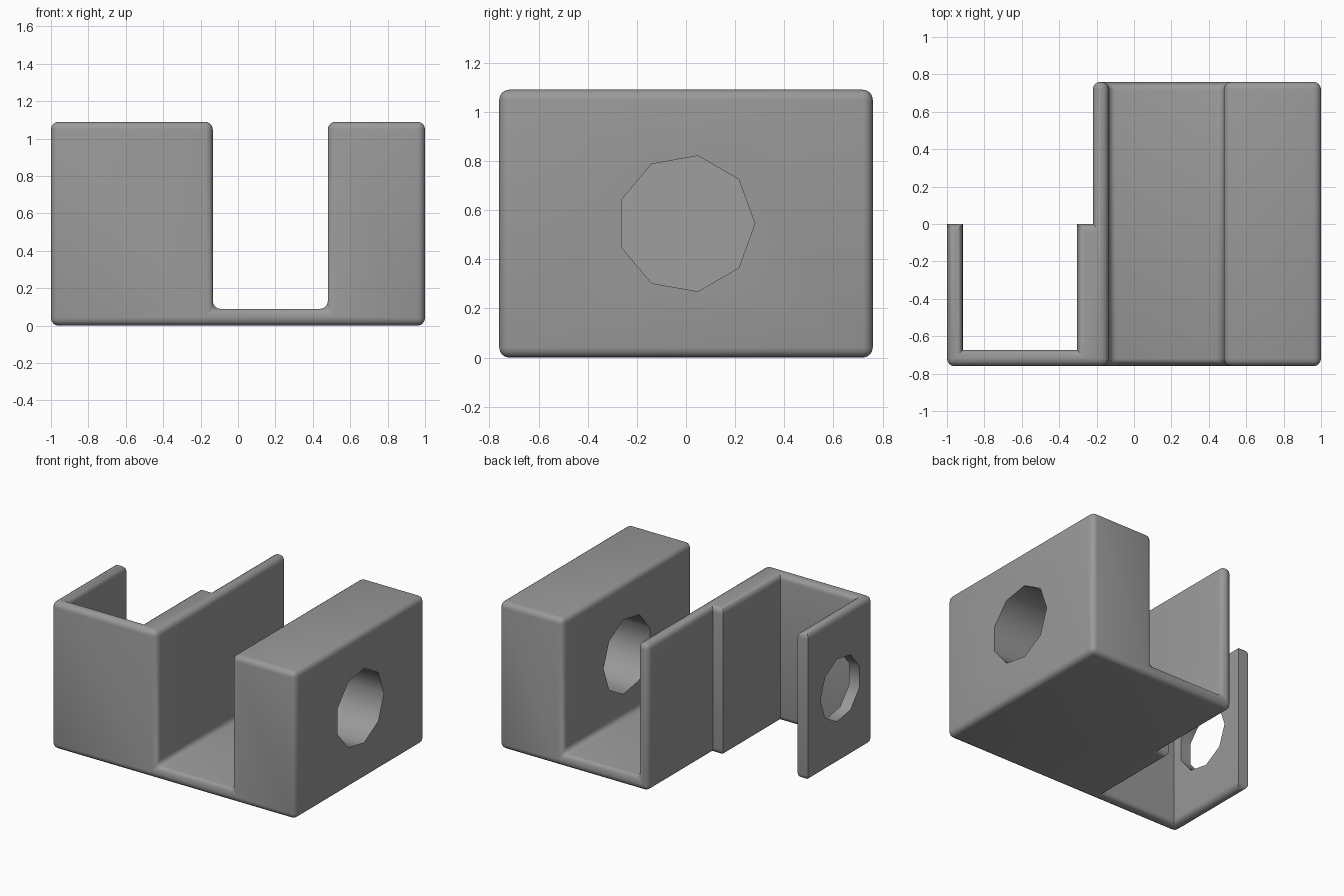
import bpy, bmesh, math
from mathutils import Matrix

cube = bpy.data.objects.get("Cube")
if cube:
    bpy.data.objects.remove(cube, do_unlink=True)

HEIGHT, DEPTH, MID = 1.09, 0.76, 0.545

grey = bpy.data.materials.new("plain grey")
grey.use_nodes = True
colour = (0.32, 0.32, 0.32, 1)
grey.diffuse_color = colour
grey.node_tree.nodes["Principled BSDF"].inputs["Base Color"].default_value = colour


def make_object(name, bm):
    bmesh.ops.recalc_face_normals(bm, faces=bm.faces)
    mesh = bpy.data.meshes.new(name)
    bm.to_mesh(mesh)
    bm.free()
    mesh.materials.append(grey)
    obj = bpy.data.objects.new(name, mesh)
    bpy.context.collection.objects.link(obj)
    return obj


def cut(target, cutter):
    cutter.hide_render = True
    mod = target.modifiers.new("cut", 'BOOLEAN')
    mod.operation = 'DIFFERENCE'
    mod.solver = 'EXACT'
    mod.object = cutter
    bpy.context.view_layer.objects.active = target
    bpy.ops.object.modifier_apply(modifier=mod.name)
    bpy.data.objects.remove(cutter, do_unlink=True)


def box(name, x0, x1, y0, y1, z0, z1):
    bm = bmesh.new()
    bmesh.ops.create_cube(bm, size=1)
    bmesh.ops.scale(bm, vec=(x1 - x0, y1 - y0, z1 - z0), verts=bm.verts)
    bmesh.ops.translate(bm, vec=((x0 + x1) / 2, (y0 + y1) / 2, (z0 + z1) / 2), verts=bm.verts)
    return make_object(name, bm)


def nonagon(name, x, y, radius, length):
    # nine-sided prism along x, with one corner pointing to the back
    bm = bmesh.new()
    bmesh.ops.create_cone(bm, cap_ends=True, segments=9, radius1=radius, radius2=radius, depth=length)
    bmesh.ops.rotate(bm, matrix=Matrix.Rotation(math.pi / 2, 3, 'Y'), verts=bm.verts)
    far = max((v.co for v in bm.verts), key=lambda c: math.hypot(c.y, c.z))
    turn = -math.atan2(far.z, far.y)
    bmesh.ops.rotate(bm, matrix=Matrix.Rotation(turn, 3, 'X'), verts=bm.verts)
    bmesh.ops.translate(bm, vec=(x, y, MID), verts=bm.verts)
    return make_object(name, bm)


# Plan outline: main body plus the open-backed bay on the right-hand side
outline = [(-1, -DEPTH), (1, -DEPTH), (1, DEPTH), (-0.22, DEPTH), (-0.22, 0),
           (-0.305, 0), (-0.305, -0.673), (-0.915, -0.673), (-0.915, 0), (-1, 0)]
bm = bmesh.new()
base = bm.faces.new([bm.verts.new((x, y, 0)) for x, y in outline])
top = bmesh.ops.extrude_face_region(bm, geom=[base])["geom"]
bmesh.ops.translate(bm, vec=(0, 0, HEIGHT), verts=[v for v in top if isinstance(v, bmesh.types.BMVert)])
bracket = make_object("bracket_body", bm)

# Channel between the block and the thin wall
cut(bracket, box("channel_cutter", -0.135, 0.48, -1, 1, 0.09, 2))

# Round the edges, leaving the upright edges of the bay sharp
bm = bmesh.new()
bm.from_mesh(bracket.data)
bmesh.ops.remove_doubles(bm, verts=bm.verts, dist=0.0001)
bmesh.ops.dissolve_limit(bm, angle_limit=0.02, verts=bm.verts, edges=bm.edges)


def is_rounded(edge):
    a, b = (v.co for v in edge.verts)
    upright = abs(a.z - b.z) > 0.5
    return edge.calc_face_angle(0) > 0.5 and not (upright and abs(a.y) < DEPTH - 0.01)


bmesh.ops.bevel(bm, geom=[e for e in bm.edges if is_rounded(e)], offset=0.041,
                offset_type='OFFSET', segments=4, profile=0.5, affect='EDGES', clamp_overlap=True)
bm.to_mesh(bracket.data)
bm.free()

# Through holes in the block and in the outer bay wall
cut(bracket, nonagon("block_hole_cutter", 0.75, 0, 0.28, 0.9))
cut(bracket, nonagon("bay_hole_cutter", -0.96, -0.38, 0.235, 0.4))

bpy.ops.object.select_all(action='DESELECT')
bracket.select_set(True)
bpy.context.view_layer.objects.active = bracket
bpy.ops.object.shade_smooth_by_angle(angle=math.radians(42))
